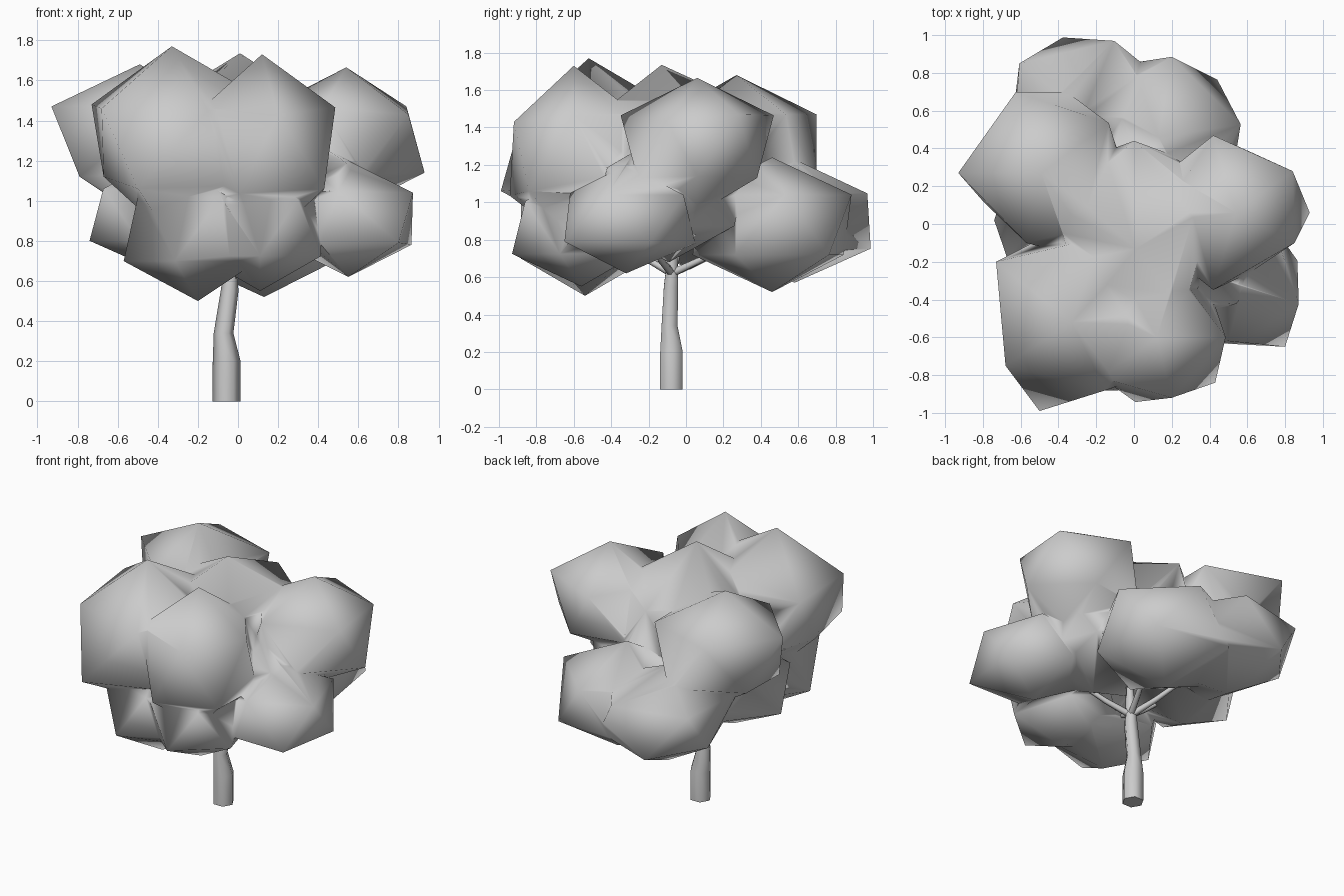
import bpy, bmesh
from math import radians
from mathutils import Matrix, Vector

if "Cube" in bpy.data.objects:
    bpy.data.objects.remove(bpy.data.objects["Cube"])


def leaf_clump(name, cx, cy, rx, ry, z0, z1, turn, *pulls):
    """Twelve-point blob standing on a vertex; rx/ry are the ring radii.
    Each pull drags the nearest vertex to that point."""
    bm = bmesh.new()
    bmesh.ops.create_icosphere(bm, subdivisions=1, radius=1)
    # turn so an upper-ring vertex points along +x, then along the wanted angle
    v = max((v.co for v in bm.verts if 0.3 < v.co.z < 0.6), key=lambda c: c.x)
    spin = v.to_2d().angle_signed(Vector((1, 0)))
    bm.transform(Matrix.Rotation(-spin, 4, 'Z'))
    bm.transform(Matrix.Rotation(radians(turn), 4, 'Z'))
    bm.transform(Matrix.Translation((cx, cy, (z0 + z1) / 2)) @
                 Matrix.Diagonal((rx / 0.894, ry / 0.894, (z1 - z0) / 2, 1)))
    for p in map(Vector, pulls):
        min(bm.verts, key=lambda v: (v.co - p).length).co = p
    me = bpy.data.meshes.new(name)
    bm.to_mesh(me)
    bm.free()
    ob = bpy.data.objects.new(name, me)
    bpy.context.collection.objects.link(ob)
    return ob


def bake(ob):
    """Replace an object by its evaluated, smooth shaded mesh."""
    bpy.context.view_layer.update()
    dg = bpy.context.evaluated_depsgraph_get()
    me = bpy.data.meshes.new_from_object(ob.evaluated_get(dg))
    new = bpy.data.objects.new("part", me)
    bpy.context.collection.objects.link(new)
    name = ob.name
    bpy.data.objects.remove(ob)
    new.name = name
    me.polygons.foreach_set("use_smooth", [True] * len(me.polygons))
    return new


def limb(name, points):
    """Tapered round limb through (x, y, z, radius) points."""
    cu = bpy.data.curves.new(name, 'CURVE')
    cu.dimensions = '3D'
    cu.bevel_depth = 1
    cu.bevel_resolution = 1
    cu.use_fill_caps = True
    sp = cu.splines.new('POLY')
    sp.points.add(len(points) - 1)
    for p, (x, y, z, r) in zip(sp.points, points):
        p.co = (x, y, z, 1)
        p.radius = r
    ob = bpy.data.objects.new(name, cu)
    bpy.context.collection.objects.link(ob)
    ob = bake(ob)
    bpy.context.view_layer.objects.active = ob
    bpy.ops.object.select_all(action='DESELECT')
    ob.select_set(True)
    bpy.ops.object.shade_smooth_by_angle(angle=radians(65))
    return ob


# Canopy: clumps of leaves merged into one skin
clumps = [
    ("centre", 0.00, -0.06, 0.44, 0.50, 0.80, 1.73, 90, (0.01, -0.13, 1.735)),
    ("core", 0.26, -0.09, 0.46, 0.42, 0.68, 1.38, 20),
    ("top_front_left", -0.33, -0.52, 0.46, 0.48, 0.81, 1.77, 142,
     (-0.67, -0.45, 1.12), (-0.15, -0.88, 1.45), (-0.5, -0.99, 1.06),
     (-0.73, -0.2, 1.48), (-0.68, -0.75, 1.46)),
    ("top_front_right", 0.12, -0.60, 0.365, 0.36, 0.77, 1.73, 0,
     (0.43, -0.84, 1.06), (0.2, -0.92, 1.43)),
    ("top_right", 0.54, 0.06, 0.39, 0.43, 0.94, 1.665, 36,
     (0.62, 0.38, 1.13), (0.84, 0.28, 1.47), (0.85, -0.1, 1.43), (0.61, -0.26, 1.13)),
    ("top_left", -0.49, 0.27, 0.44, 0.45, 0.92, 1.68, 36,
     (-0.78, 0.46, 1.12), (-0.79, 0.11, 1.12), (-0.57, -0.1, 1.47)),
    ("low_right", 0.55, -0.32, 0.335, 0.37, 0.62, 1.20, -16,
     (0.5, -0.62, 1.05), (0.8, -0.65, 0.79)),
    ("low_back_right", 0.13, 0.46, 0.44, 0.43, 0.52, 1.24, 9),
    ("low_back_left", -0.27, 0.58, 0.44, 0.42, 0.57, 1.23, 68, (-0.63, 0.66, 0.78)),
    ("low_front_left", -0.20, -0.54, 0.37, 0.36, 0.50, 1.22, 0),
    ("low_front_right", 0.11, -0.56, 0.32, 0.37, 0.55, 1.18, 90),
    ("low_left", -0.38, 0.02, 0.36, 0.34, 0.64, 1.22, 144),
]
blobs = [leaf_clump(*c) for c in clumps]
canopy = blobs[0]
canopy.name = "canopy"
for b in blobs[1:]:
    m = canopy.modifiers.new("merge", 'BOOLEAN')
    m.operation = 'UNION'
    m.solver = 'EXACT'
    m.object = b
canopy = bake(canopy)
for b in blobs[1:]:
    bpy.data.objects.remove(b)

# Trunk
limb("trunk", [(-0.057, -0.078, 0, 0.069), (-0.057, -0.078, 0.2, 0.069),
               (-0.072, -0.088, 0.34, 0.049), (-0.042, -0.08, 0.55, 0.044),
               (-0.035, -0.075, 0.66, 0.034), (-0.02, -0.07, 0.85, 0.022)])

# Branches reaching into the clumps
for i, (x, y, z) in enumerate([(0.35, -0.22, 0.82), (0.12, 0.30, 0.80),
                               (-0.22, 0.32, 0.82), (-0.18, -0.38, 0.80),
                               (-0.30, -0.02, 0.82)]):
    limb(f"branch_{i + 1}", [(-0.037, -0.076, 0.62, 0.022),
                             (-0.037 + (x + 0.037) * 0.4, -0.076 + (y + 0.076) * 0.4, 0.69, 0.018),
                             (x, y, z, 0.012)])
